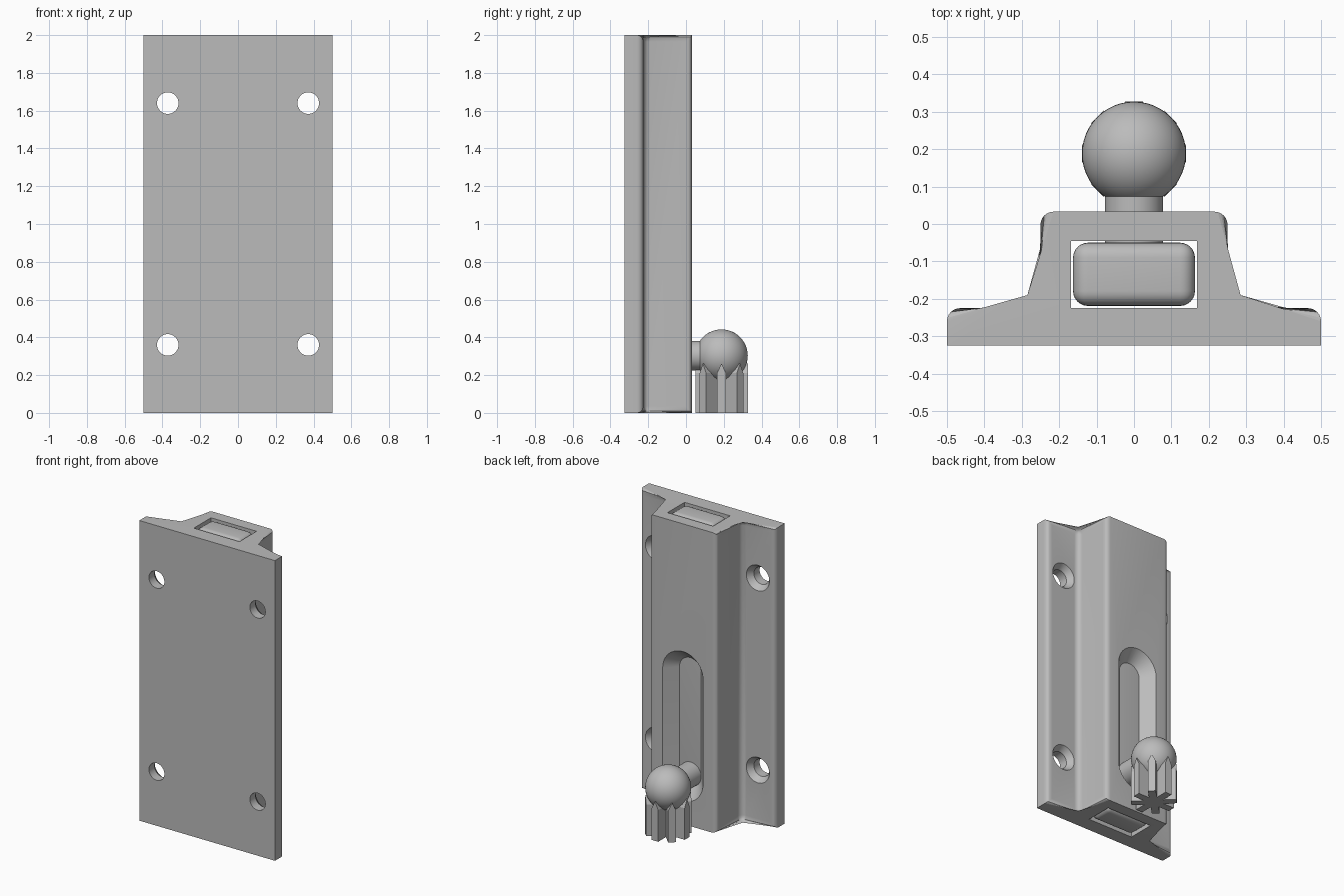
import bpy, bmesh, math
from mathutils import Matrix, Vector

if "Cube" in bpy.data.objects:
    bpy.data.objects.remove(bpy.data.objects["Cube"])

grey = bpy.data.materials.new("plain grey")
grey.use_nodes = True
GREY = (0.5, 0.5, 0.5, 1)
grey.diffuse_color = GREY
grey.node_tree.nodes["Principled BSDF"].inputs["Base Color"].default_value = GREY


def finish(name, bm):
    bmesh.ops.recalc_face_normals(bm, faces=bm.faces)
    mesh = bpy.data.meshes.new(name)
    bm.to_mesh(mesh)
    bm.free()
    mesh.materials.append(grey)
    obj = bpy.data.objects.new(name, mesh)
    bpy.context.collection.objects.link(obj)
    return obj


def activate(obj):
    bpy.ops.object.select_all(action='DESELECT')
    obj.select_set(True)
    bpy.context.view_layer.objects.active = obj


def smooth(obj):
    activate(obj)
    bpy.ops.object.shade_smooth_by_angle(angle=math.radians(32))


def loft(bm, loops):
    """Closed solid through matching loops of points."""
    rings = [[bm.verts.new(p) for p in loop] for loop in loops]
    n = len(rings[0])
    for a, b in zip(rings, rings[1:]):
        for i in range(n):
            bm.faces.new((a[i], a[(i + 1) % n], b[(i + 1) % n], b[i]))
    bm.faces.new(rings[0])
    bm.faces.new(rings[-1])


def box(bm, low, high):
    size = Vector(high) - Vector(low)
    mid = (Vector(low) + Vector(high)) / 2
    return bmesh.ops.create_cube(bm, size=1, matrix=Matrix.Translation(mid) @ Matrix.Diagonal((*size, 1)))


def stadium(r, y, x, z_low, z_high, n=24):
    """Rounded slot outline in the xz plane; a circle when both heights match."""
    pts = []
    for centre, start in ((z_high, 0), (z_low, math.pi)):
        for i in range(n + 1 if z_high > z_low else n):
            a = start + math.pi * i / n
            pts.append((x + r * math.cos(a), y, centre + r * math.sin(a)))
    return pts


# Housing: hat section with rounded sides and rounded flange edges
FRONT, FLANGE, BACK = -0.325, -0.225, 0.033
half = [(0.5, FRONT), (0.5, FLANGE), (0.25, FLANGE), (0.25, BACK)]
profile = half + [(-x, y) for x, y in reversed(half)]
bm = bmesh.new()
loft(bm, [[(x, y, z) for x, y in profile] for z in (0, 2)])
rounded = []
for e in bm.edges:
    a, b = (v.co for v in e.verts)
    upright = abs(a.z - b.z) > 1
    on_front = max(a.y, b.y) < FLANGE - 0.01
    on_back = min(a.y, b.y) > BACK - 0.01
    outer_end = abs(a.x) > 0.4 and abs(b.x) > 0.4 and not upright
    if upright and not on_front or not (upright or on_front or on_back or outer_end):
        rounded.append(e)
bmesh.ops.bevel(bm, geom=rounded, offset=0.035, segments=6, profile=0.5, affect='EDGES')
housing = finish("housing", bm)

# Cutters: bolt channel, tapered slot, countersunk screw holes
cutters = []
bm = bmesh.new()
box(bm, (-0.168, -0.225, -0.1), (0.168, -0.045, 2.1))
cutters.append(finish("channel_cutter", bm))
bm = bmesh.new()
loft(bm, [stadium(r, y, 0, 0.303, 1.0) for r, y in ((0.07, -0.055), (0.158, 0.043))])
cutters.append(finish("slot_cutter", bm))
for x in (-0.372, 0.372):
    for z in (0.36, 1.64):
        bm = bmesh.new()
        steps = ((0.057, -0.4), (0.057, -0.265), (0.085, -0.225), (0.085, -0.15))
        loft(bm, [stadium(r, y, x, z, z, 20) for r, y in steps])
        cutters.append(finish("screw_hole_cutter", bm))
for c in cutters:
    c.hide_render = True
    activate(housing)
    mod = housing.modifiers.new("cut", 'BOOLEAN')
    mod.operation = 'DIFFERENCE'
    mod.solver = 'EXACT'
    mod.object = c
    bpy.ops.object.modifier_apply(modifier=mod.name)
    bpy.data.objects.remove(c)
smooth(housing)

# Sliding bolt
bm = bmesh.new()
box(bm, (-0.163, -0.219, 0.0), (0.163, -0.05, 2.0))
bmesh.ops.bevel(bm, geom=bm.edges[:], offset=0.04, segments=6, profile=0.5, affect='EDGES')
smooth(finish("sliding_bolt", bm))

# Handle: stem, ball and eight pointed grip ribs
KNOB = Vector((0, 0.188, 0.303))
bm = bmesh.new()
loft(bm, [stadium(0.078, y, 0, KNOB.z, KNOB.z) for y in (-0.07, 0.12)])
smooth(finish("handle_stem", bm))

bm = bmesh.new()
bmesh.ops.create_uvsphere(bm, u_segments=48, v_segments=24, radius=0.139, matrix=Matrix.Translation(KNOB))
smooth(finish("handle_ball", bm))

rib = [(-0.024, 0), (0.024, 0), (0.024, 0.21), (0, 0.262), (-0.024, 0.21)]
for i in range(4):
    bm = bmesh.new()
    loft(bm, [[(x, y, z) for x, z in rib] for y in (-0.139, 0.139)])
    bm.transform(Matrix.Translation((0, KNOB.y, 0)) @ Matrix.Rotation(i * math.pi / 4, 4, 'Z'))
    finish("grip_rib", bm)
